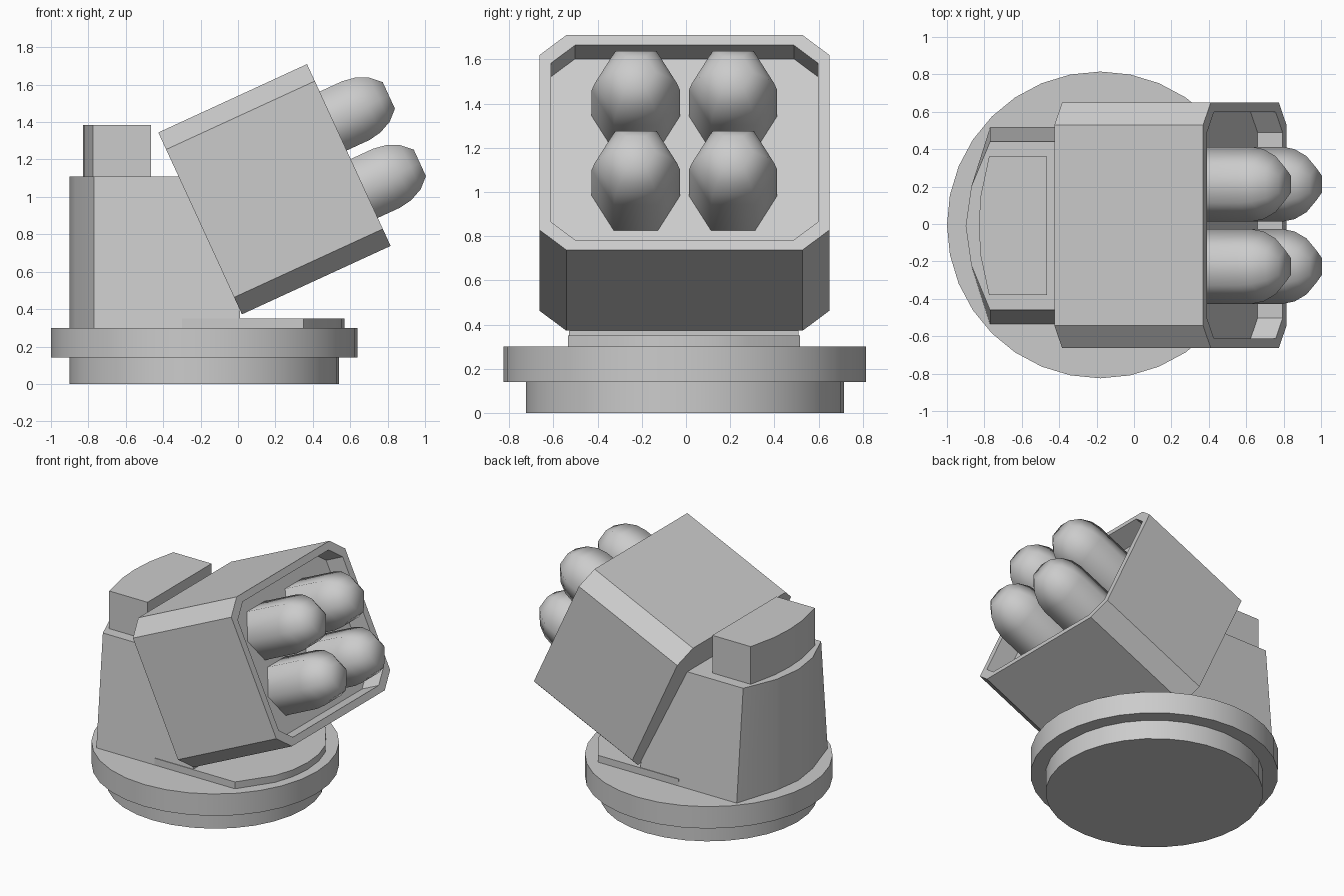
import bpy, bmesh, math
from mathutils import Matrix, Vector

if "Cube" in bpy.data.objects:
    bpy.data.objects.remove(bpy.data.objects["Cube"])

CX, CY = -0.18, -0.005          # turntable axis
TILT = math.radians(24.7)       # launcher elevation


def loft(name, rings, matrix=Matrix(), smooth=30):
    """Skin a stack of equal-length rings and cap both ends."""
    bm = bmesh.new()
    loops = [[bm.verts.new(matrix @ Vector(p)) for p in r] for r in rings]
    n = len(loops[0])
    for a, b in zip(loops, loops[1:]):
        for i in range(n):
            j = (i + 1) % n
            bm.faces.new((a[i], a[j], b[j], b[i]))
    bm.faces.new(loops[0][::-1])
    bm.faces.new(loops[-1])
    bmesh.ops.recalc_face_normals(bm, faces=bm.faces)
    me = bpy.data.meshes.new(name)
    bm.to_mesh(me)
    bm.free()
    ob = bpy.data.objects.new(name, me)
    bpy.context.collection.objects.link(ob)
    if smooth:
        me.shade_smooth()
        me.set_sharp_from_angle(angle=math.radians(smooth))
    return ob


def circle(r, z, n=32):
    return [(CX + r * math.cos(2 * math.pi * i / n),
             CY + r * math.sin(2 * math.pi * i / n), z) for i in range(n)]


def mirrored(half, z):
    """Plan outline from its +y half (front to back), mirrored across y."""
    pts = half + [(x, -y) for x, y in reversed(half) if y > 0]
    return [(x, y - 0.01, z) for x, y in pts]


def chamfered(u, hy, hv, cy, cv):
    """Eight-sided launcher section at distance u along its axis."""
    q = [(hy, hv - cv), (hy - cy, hv)]
    pts = q + [(-y, v) for y, v in q[::-1]]
    pts += [(-y, -v) for y, v in pts]
    return [(u, y, v) for y, v in pts]


# Turntable
loft("base_ring", [circle(0.72, 0), circle(0.72, 0.14)])
loft("turntable_disc", [circle(0.82, 0.14), circle(0.82, 0.30)])

# Thin deck plate with rounded front
deck = [(0.57, 0), (0.555, 0.15), (0.51, 0.29), (0.35, 0.525), (-0.3, 0.525)]
loft("deck_plate", [mirrored(deck + [(-0.3, 0)], z) for z in (0.30, 0.35)])

# Tapered rear housing and the block on top of it
def housing(hy, z):
    return mirrored([(0.01, hy), (-0.77, hy), (-0.87, 0.21), (-0.9, 0)], z)


loft("rear_housing", [housing(0.525, 0.30), housing(0.45, 1.11)])
block = [(-0.465, 0.37), (-0.775, 0.37), (-0.82, 0.16), (-0.83, 0)]
loft("top_block", [mirrored(block, z) for z in (1.11, 1.385)])

# Tilted launcher box with recessed front
M = Matrix.Translation((0.195, -0.007, 1.041)) @ Matrix.Rotation(-TILT, 4, 'Y')
outer = (0.657, 0.535, 0.122, 0.1)
inner = (0.605, 0.485, 0.11, 0.09)
loft("launcher_box", [chamfered(-0.4375, *outer), chamfered(0.4375, *outer),
                      chamfered(0.4375, *inner), chamfered(0.29, *inner)],
     M, smooth=0)

# Four six-sided missiles
profile = [(0.28, 0.2), (0.57, 0.2), (0.64, 0.187), (0.71, 0.15), (0.765, 0.09)]
for row, v in (("lower", -0.197), ("upper", 0.2)):
    for side, y in (("left", -0.22), ("right", 0.22)):
        rings = [[(u, y + r * math.cos(k * math.pi / 3),
                   v + r * math.sin(k * math.pi / 3)) for k in range(6)]
                 for u, r in profile]
        loft(f"missile_{row}_{side}", rings, M, smooth=80)
